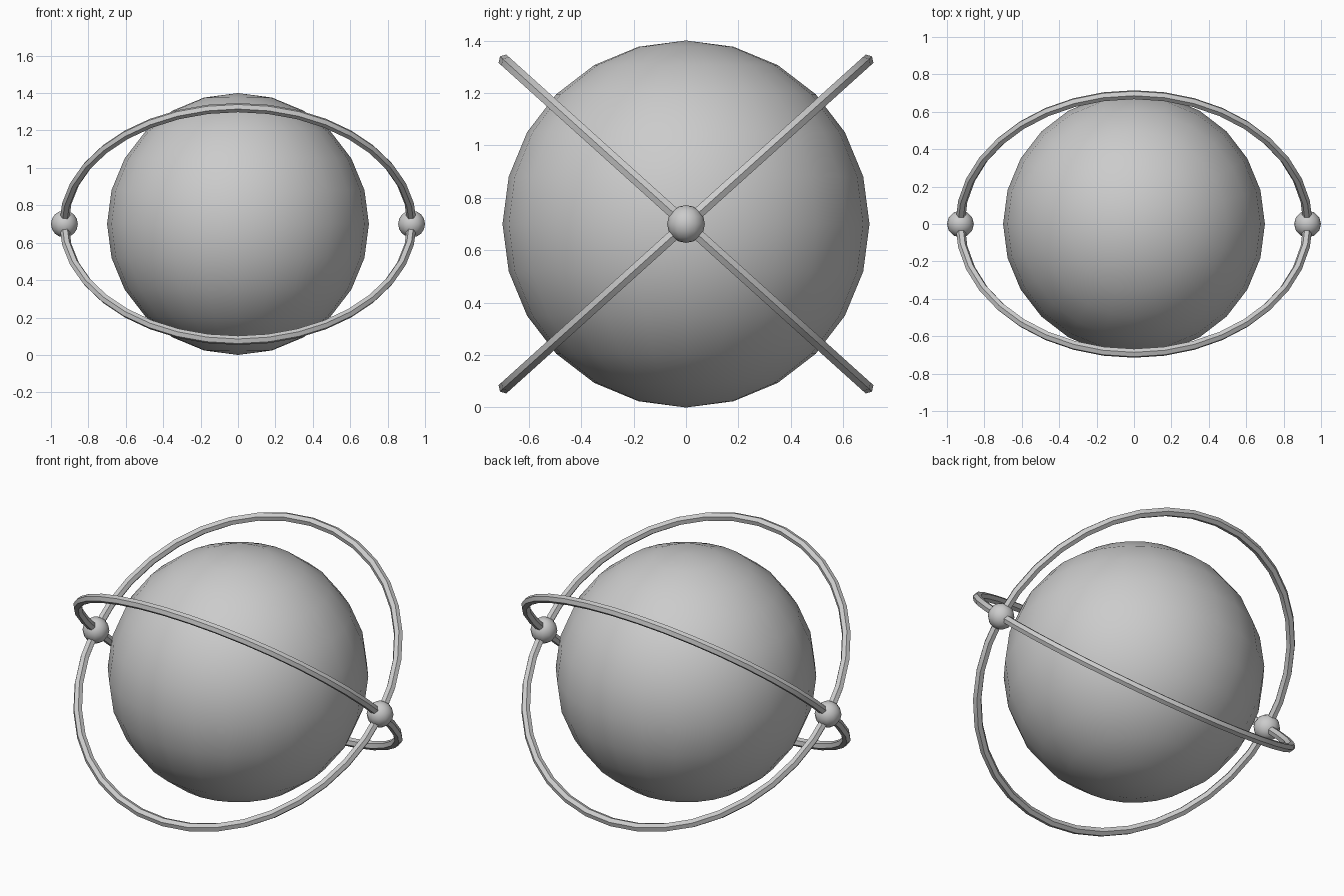
import bpy
from math import radians

if "Cube" in bpy.data.objects:
    bpy.data.objects.remove(bpy.data.objects["Cube"])

CENTRE_Z = 0.7
RING_R = 0.93


def finish(name):
    ob = bpy.context.object
    ob.name = name
    bpy.ops.object.shade_smooth_by_angle(angle=radians(40))
    return ob


def ball(name, radius, x, segments, rings):
    bpy.ops.mesh.primitive_uv_sphere_add(segments=segments, ring_count=rings,
                                         radius=radius, location=(x, 0, CENTRE_Z))
    return finish(name)


# Central globe
ball("globe", 0.7, 0, 24, 12)

# Two hexagonal-section hoops tilted about the x axis, with a pivot ball at each crossing
for side, label in ((1, "right"), (-1, "left")):
    bpy.ops.mesh.primitive_torus_add(major_radius=RING_R, minor_radius=0.025,
                                     major_segments=36, minor_segments=6,
                                     location=(0, 0, CENTRE_Z),
                                     rotation=(radians(42 * side), 0, 0))
    finish("hoop_rising" if side > 0 else "hoop_falling")
    ball("pivot_" + label, 0.072, side * (RING_R - 0.002), 12, 8)
